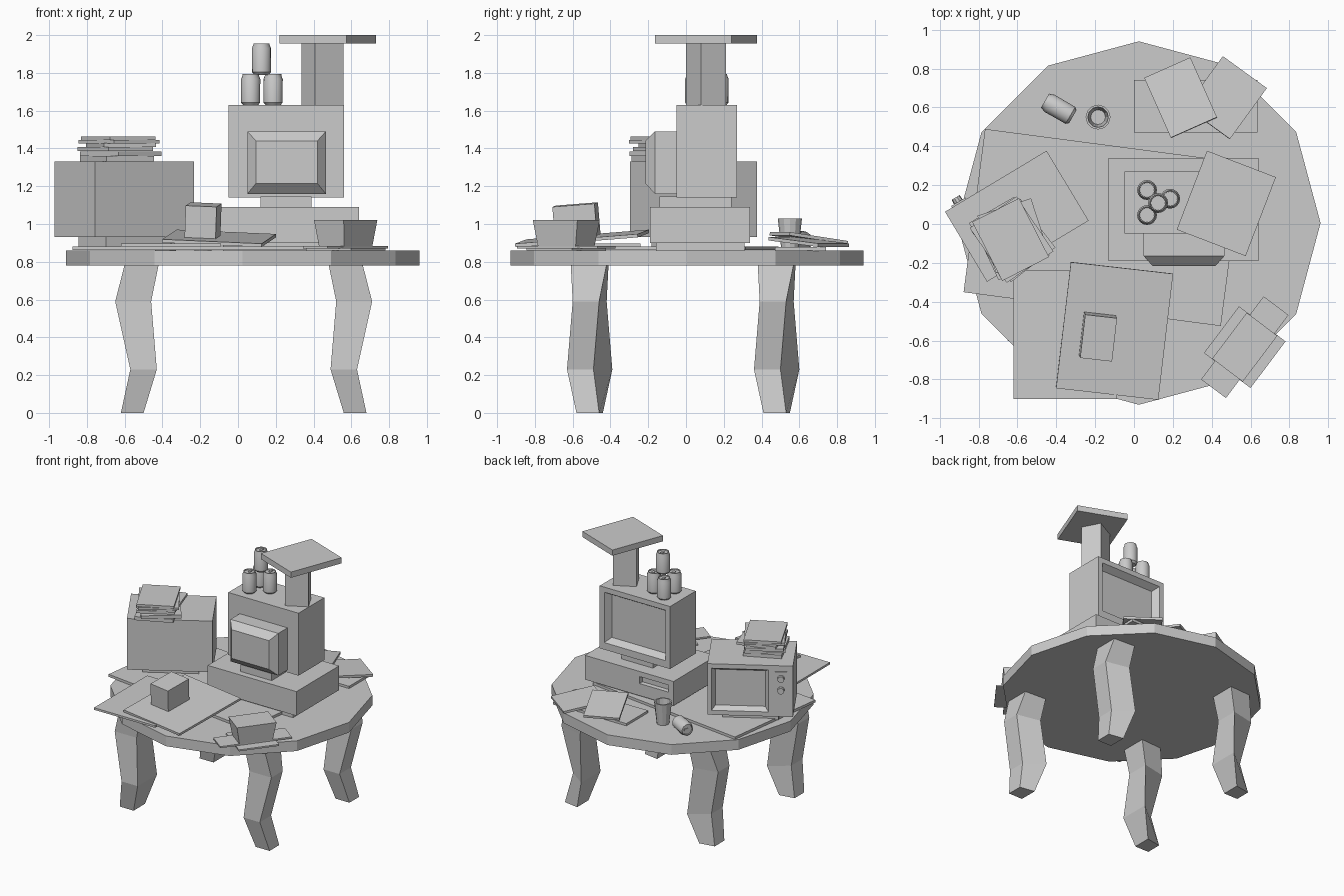
import bpy, bmesh, math
from mathutils import Matrix, Euler, Vector

if "Cube" in bpy.data.objects:
    bpy.data.objects.remove(bpy.data.objects["Cube"])

R = math.radians


def make(name, verts, faces, loc=(0, 0, 0), rot=(0, 0, 0), smooth=False):
    me = bpy.data.meshes.new(name)
    me.from_pydata(verts, [], faces)
    bm = bmesh.new()
    bm.from_mesh(me)
    bmesh.ops.recalc_face_normals(bm, faces=bm.faces)
    bm.to_mesh(me)
    bm.free()
    ob = bpy.data.objects.new(name, me)
    bpy.context.collection.objects.link(ob)
    ob.location = loc
    ob.rotation_euler = [R(a) for a in rot]
    if smooth:
        bpy.ops.object.select_all(action='DESELECT')
        ob.select_set(True)
        bpy.context.view_layer.objects.active = ob
        bpy.ops.object.shade_smooth_by_angle(angle=R(35))
    return ob


def loft(name, rings, loc=(0, 0, 0), rot=(0, 0, 0), smooth=False):
    # skin equal-length rings and cap both ends
    n = len(rings[0])
    verts = [v for r in rings for v in r]
    faces = [(i * n + j, i * n + (j + 1) % n, (i + 1) * n + (j + 1) % n, (i + 1) * n + j)
             for i in range(len(rings) - 1) for j in range(n)]
    faces += [tuple(range(n)), tuple(range(len(verts) - n, len(verts)))]
    return make(name, verts, faces, loc, rot, smooth)


def rect(x0, x1, y0, y1, z):
    return [(x0, y0, z), (x1, y0, z), (x1, y1, z), (x0, y1, z)]


def box(name, size, loc, rot=(0, 0, 0), taper=1.0):
    x, y, z = (s / 2 for s in size)
    return loft(name, [rect(-x * taper, x * taper, -y * taper, y * taper, -z),
                       rect(-x, x, -y, y, z)], loc, rot)


def span(name, x0, x1, y0, y1, z0, z1):
    return box(name, (x1 - x0, y1 - y0, z1 - z0), ((x0 + x1) / 2, (y0 + y1) / 2, (z0 + z1) / 2))


def ring_xz(x0, x1, z0, z1, y):
    return [(x0, y, z0), (x1, y, z0), (x1, y, z1), (x0, y, z1)]


def recessed(name, size, loc, rot, opening, slope, depth):
    # box whose +y face has a sloped recess
    x, y, z = (s / 2 for s in size)
    a, b, c, d = opening
    return loft(name, [ring_xz(-x, x, -z, z, -y), ring_xz(-x, x, -z, z, y),
                       ring_xz(a, b, c, d, y),
                       ring_xz(a + slope, b - slope, c + slope, d - slope, y - depth)], loc, rot)


def lathe(name, prof, n, loc, rot=(0, 0, 0), smooth=False):
    rings = [[(r * math.cos(2 * math.pi * k / n), r * math.sin(2 * math.pi * k / n), z)
              for k in range(n)] for r, z in prof]
    return loft(name, rings, loc, rot, smooth)


# table top
lathe("table_top", [(0.935, 0.78), (0.935, 0.86)], 12, (0.025, 0.005, 0))

# curved legs: z, inner x, outer x, front y, outer back y, inner back y
leg = [(0, .53, .65, -.58, -.46, -.44), (.23, .46, .60, -.63, -.49, -.39),
       (.59, .49, .68, -.60, -.46, -.42), (.785, .45, .63, -.61, -.42, -.41)]
for sx, side in ((-1, "left"), (1, "right")):
    for dy, end in ((0, "front"), (.99, "back")):
        loft(f"{end}_{side}_leg", [[(sx * i, f + dy, z), (sx * o, f + dy, z),
                                    (sx * o, ob + dy, z), (sx * i, ib + dy, z)]
                                   for z, i, o, f, ob, ib in leg], (.03, 0, 0))

# large sheet and boards on the front of the table
box("large_sheet", (1.335, .847, .02), (-.16, -.018, .872), (0, 0, -7.5))
box("front_lower_board", (.53, .66, .016), (-.355, -.57, .89))
tilt = (4.5, 2.5, -6.5)
box("front_upper_board", (.53, .655, .018), (-.1, -.55, .924), tilt)
box("small_box", (.165, .225, .17), (-.185, -.58, 1.018), tilt)

# computer: foot, base with slot, neck, monitor and its rear bulge
span("computer_foot", -.08, .59, -.16, .31, .86, .905)
recessed("computer_base", (.77, .53, .19), (.255, .075, .995), (0, 0, 0),
         (-.34, -.09, 0, .055), .004, .03)
span("monitor_neck", .12, .39, -.14, .24, 1.085, 1.145)
recessed("monitor", (.61, .32, .49), (.255, .11, 1.385), (0, 0, 0),
         (-.265, .265, -.19, .205), .03, .05)
loft("monitor_bulge", [ring_xz(.05, .465, 1.16, 1.49, -.04),
                       ring_xz(.05, .465, 1.16, 1.49, -.165),
                       ring_xz(.095, .42, 1.215, 1.44, -.215)])

# post and slab on the monitor
box("post", (.17, .15, .34), (.447, .105, 1.795), (0, 0, 28))
box("post_slab", (.38, .435, .045), (.475, .106, 1.978), (0, 0, -21))

# television with control panel and knobs
TV = Vector((-.603, .04, 1.13))
spin = Matrix.Rotation(R(31), 4, 'Z')
recessed("television", (.61, .42, .4), TV, (0, 0, 31), (-.13, .275, -.165, .165), .025, .04)
box("television_foot", (.4, .28, .07), (-.6, .04, .905), (0, 0, 31))
box("control_panel", (.085, .012, .19), TV + spin @ Vector((-.22, .213, .06)), (0, 0, 31))
for k, z in enumerate((.015, .105)):
    lathe(f"knob_{k}", [(.026, 0), (.024, .03)], 10,
          TV + spin @ Vector((-.22, .215, z)), (-90, 0, 31))

# untidy stack on the television
stack = [(.28, .33, .028, -.64, -.08, 1.345, 25), (.29, .33, .026, -.62, -.08, 1.372, 38),
         (.27, .33, .022, -.65, -.07, 1.397, 30), (.29, .31, .02, -.62, -.06, 1.418, 18),
         (.29, .34, .018, -.63, -.08, 1.436, 34), (.27, .34, .018, -.635, -.08, 1.453, 27)]
for k, (w, d, h, x, y, z, a) in enumerate(stack):
    box(f"stacked_book_{k}", (w, d, h), (x, y, z), (0, 0, a))

# sheets and tapered container at the front right
box("right_long_sheet", (.535, .16, .012), (.57, -.634, .877), (0, 0, 53))
box("right_square_sheet", (.3, .3, .012), (.57, -.634, .866), (0, 0, 53))
box("tapered_container", (.296, .197, .14), (.57, -.634, .951), (0, 0, 53), .84)

# boards at the back right
span("back_flat_sheet", 0, .635, .47, .74, .858, .878)
box("back_right_board", (.28, .325, .018), (.475, .65, .905), (-6, 0, -36))
box("back_tilted_board", (.26, .34, .018), (.24, .65, .925), (-8, 0, 24))

# drinking glass
lathe("drinking_glass", [(.045, 0), (.064, .17), (.053, .17), (.038, .015)], 12, (-.185, .55, .86))

# drink cans: a pyramid on the monitor and one lying on the table
can = [(.038, 0), (.05, .014), (.051, .14), (.043, .158), (.043, .165), (.038, .165), (.037, .157)]


def drink_can(name, loc, rot=(0, 0, 0)):
    lathe(name, can, 16, loc, rot, True)
    m = Euler([R(a) for a in rot]).to_matrix()
    box(name + "_tab", (.018, .03, .006), Vector(loc) + m @ Vector((0, .008, .16)), rot)


for k, p in enumerate([(.067, .175, 1.628), (.186, .13, 1.628), (.067, .046, 1.628),
                       (.124, .108, 1.79)]):
    drink_can(f"can_{k}", p)
drink_can("fallen_can", (-.315, .552, .911), (0, -90, -30))
